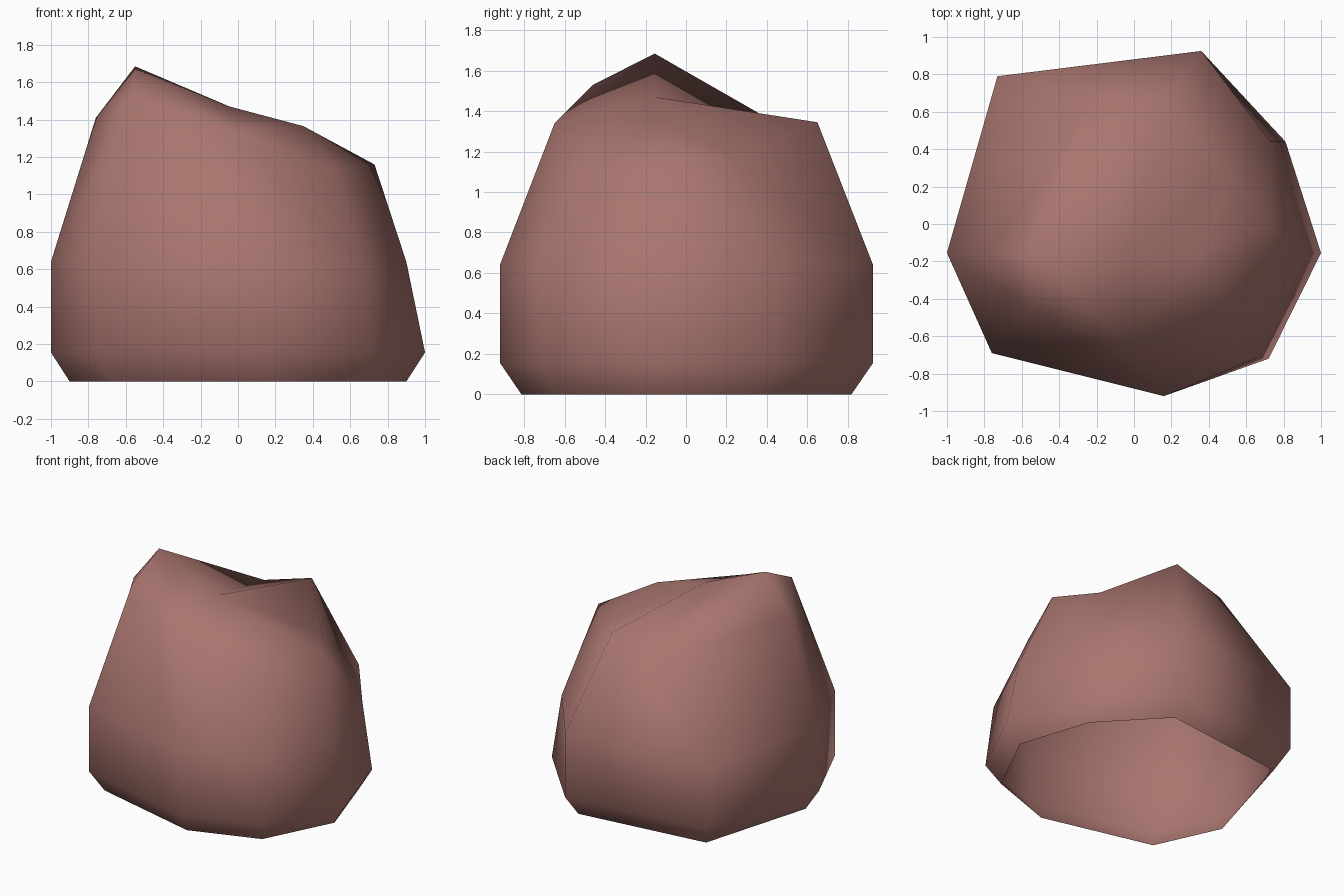
import bpy, bmesh

if "Cube" in bpy.data.objects:
    bpy.data.objects.remove(bpy.data.objects["Cube"])

# One flat colour for the stone
mat = bpy.data.materials.new("dusty_red_stone")
mat.diffuse_color = (0.40, 0.18, 0.16, 1)
mat.use_nodes = True
mat.node_tree.nodes["Principled BSDF"].inputs["Base Color"].default_value = mat.diffuse_color

# Eight-sided plan outline, counter-clockwise from the right
plan = [(1.0, -.155), (.81, .44), (.36, .925), (-.73, .79),
        (-1.0, -.155), (-.76, -.69), (.16, -.92), (.72, -.72)]

# Irregular rim of the broken top, same order as the plan
rim = [(.73, 0, 1.16), (.52, .26, 1.16), (.16, .65, 1.345), (-.23, .64, 1.23),
       (-.76, -.155, 1.41), (-.56, -.46, 1.53), (-.04, -.65, 1.34), (.52, -.5, 1.13)]

bm = bmesh.new()


def ring(points):
    return [bm.verts.new(p) for p in points]


# Chamfered foot, vertical belt (pulled in on the right side), then the rim
foot = ring([(x * .9, y * .885, 0) for x, y in plan])
low = ring([(x, y, .155) for x, y in plan])
belt = ring([(x * .9 if x > .5 else x, y, .64) for x, y in plan])
top = ring(rim)
for a, b in ((foot, low), (low, belt), (belt, top)):
    for i in range(8):
        j = (i + 1) % 8
        if b is top and i in (3, 4):      # left flank facets split the other way
            bm.faces.new((a[i], a[j], b[j]))
            bm.faces.new((a[i], b[j], b[i]))
        else:
            bm.faces.new((a[i], a[j], b[i]))
            bm.faces.new((a[j], b[j], b[i]))

# Top facets around a peak, a saddle point and a right shoulder
peak = bm.verts.new((-.55, -.155, 1.685))
saddle = bm.verts.new((-.045, -.155, 1.47))
shoulder = bm.verts.new((.35, -.155, 1.365))
for hub, order in ((shoulder, (6, 7, 0, 1)), (saddle, (1, 2, 3)), (peak, (3, 4, 5, 6))):
    for i, j in zip(order, order[1:]):
        bm.faces.new((hub, top[i], top[j]))
bm.faces.new((saddle, shoulder, top[1]))
bm.faces.new((saddle, top[3], peak))
bm.faces.new((saddle, peak, top[6]))
bm.faces.new((saddle, top[6], shoulder))

# Smooth shading all over; the underside is an open shell
for f in bm.faces:
    f.smooth = True

mesh = bpy.data.meshes.new("boulder")
bm.to_mesh(mesh)
bm.free()
mesh.materials.append(mat)
boulder = bpy.data.objects.new("boulder", mesh)
bpy.context.collection.objects.link(boulder)
